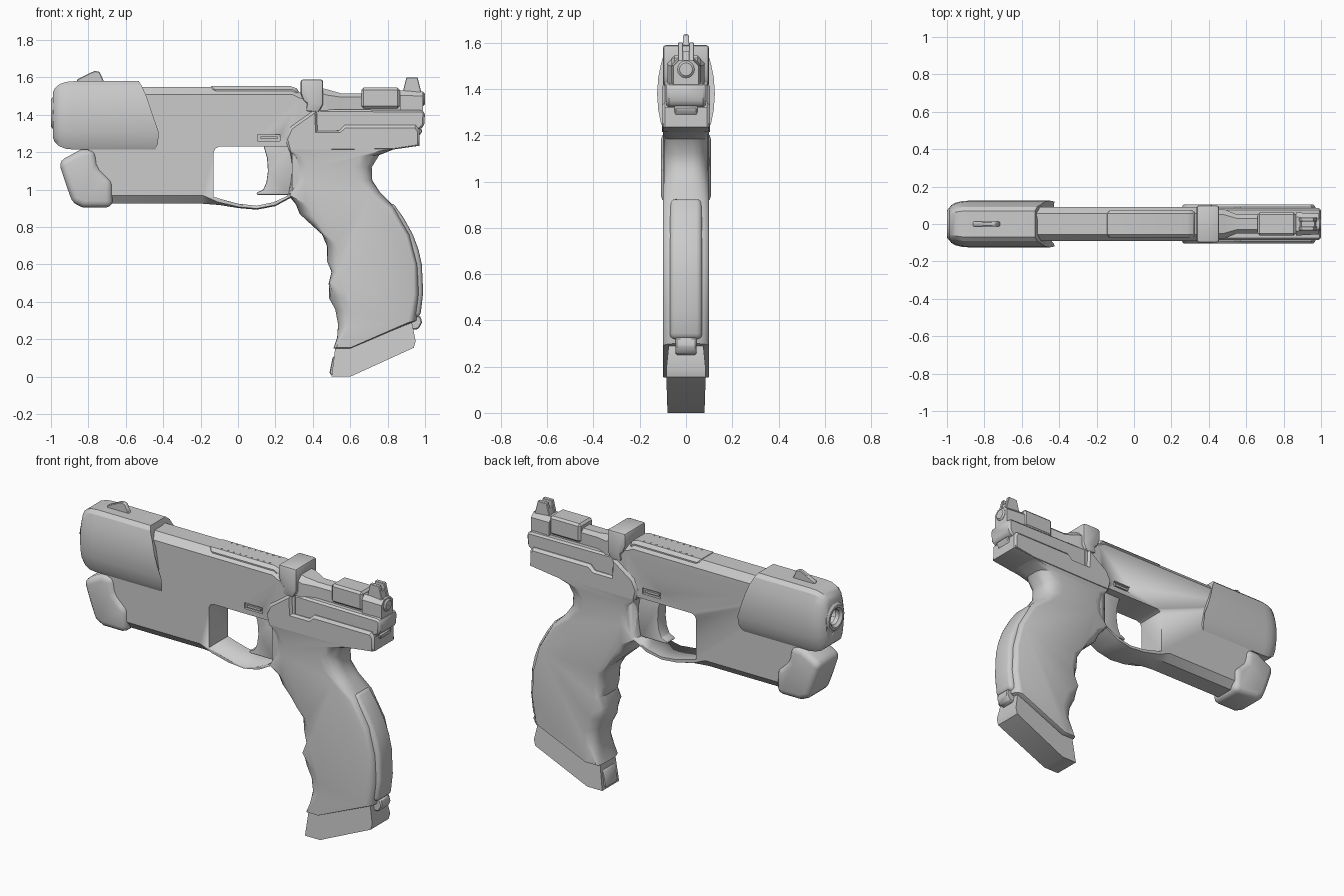
import bpy, bmesh
from math import sin, cos, pi
from mathutils import Vector


def finish(name, bm, bevel=0, segs=1, angle=0.6):
    bmesh.ops.recalc_face_normals(bm, faces=bm.faces)
    me = bpy.data.meshes.new(name)
    bm.to_mesh(me)
    bm.free()
    ob = bpy.data.objects.new(name, me)
    bpy.context.collection.objects.link(ob)
    bpy.ops.object.select_all(action='DESELECT')
    bpy.context.view_layer.objects.active = ob
    ob.select_set(True)
    if bevel:
        m = ob.modifiers.new("bevel", 'BEVEL')
        m.width, m.segments, m.limit_method = bevel, segs, 'ANGLE'
        m.angle_limit = 0.6
        bpy.ops.object.modifier_apply(modifier=m.name)
    bpy.ops.object.shade_smooth_by_angle(angle=angle)
    return ob


def skin(name, rings, closed=False, **kw):
    """Bridge rings of 3D points, capping the ends unless the loop is closed."""
    bm = bmesh.new()
    vs = [[bm.verts.new(p) for p in r] for r in rings]
    n = len(rings[0])
    pairs = list(zip(vs, vs[1:])) + ([(vs[-1], vs[0])] if closed else [])
    for a, b in pairs:
        for i in range(n):
            j = (i + 1) % n
            bm.faces.new((a[i], a[j], b[j], b[i]))
    if not closed:
        bm.faces.new(vs[0])
        bm.faces.new(vs[-1])
    return finish(name, bm, **kw)


def prism(name, pts, w, bevel=0, segs=1):
    """Side profile (x, z) extruded to y = +-w."""
    return skin(name, [[(x, y, z) for x, z in pts] for y in (-w, w)], bevel=bevel, segs=segs)


def box(name, x0, x1, z0, z1, w, bevel=0):
    return prism(name, [(x0, z0), (x1, z0), (x1, z1), (x0, z1)], w, bevel)


def shell(name, rows, w_face, w_edge, steps):
    """Rows hold silhouette (x, z) and side-face (x, z); edges round between them."""
    half = []
    for k in range(steps + 1):
        a = k / steps * pi / 2
        t, y = sin(a), w_face + (w_edge - w_face) * (1 - cos(a))
        half.append((y, [(ix + (ox - ix) * t, iz + (oz - iz) * t) for ox, oz, ix, iz in rows]))
    layers = half + [(-y, p) for y, p in reversed(half)]
    return skin(name, [[(x, y, z) for x, z in p] for y, p in layers])


def lathe(name, prof, zc, n=24):
    """Closed (x, radius) profile turned around an axis along x."""
    return skin(name, [[(x, r * cos(2 * pi * i / n), zc + r * sin(2 * pi * i / n)) for x, r in prof]
                       for i in range(n)], closed=True)


def cut(ob, cutter):
    bpy.context.view_layer.objects.active = ob
    m = ob.modifiers.new("cut", 'BOOLEAN')
    m.object, m.operation, m.solver = cutter, 'DIFFERENCE', 'EXACT'
    bpy.ops.object.modifier_apply(modifier=m.name)
    bpy.data.objects.remove(cutter)


# main frame with trigger guard
body = shell("frame_body", [
    (-.80, 1.55, -.80, 1.51), (.29, 1.55, .29, 1.51), (.33, 1.52, .33, 1.49), (.44, 1.50, .44, 1.46),
    (.44, 1.22, .44, 1.22), (.34, 1.20, .34, 1.20), (.32, .97, .32, .98), (.27, .95, .27, .957),
    (.20, .912, .20, .918), (.10, .893, .10, .899), (0, .902, 0, .908), (-.10, .918, -.11, .935),
    (-.19, .925, -.19, .97), (-.80, .925, -.80, .97)], .09, .055, 1)
cut(body, prism("guard_cutter", [
    (-.13, .962), (-.07, .944), (0, .925), (.10, .914), (.19, .933), (.25, .96), (.29, .985), (.29, 1.23),
    (-.10, 1.23), (-.122, 1.22), (-.13, 1.20)], .3))
cut(body, box("slot_cutter", .105, .225, 1.26, 1.295, .3))
box("slot_pin", .12, .21, 1.27, 1.283, .086)
box("slot_core", .09, .24, 1.25, 1.30, .075)

# raised top cover with a row of vent dots each side
prism("top_cover", [(-.16, 1.553), (.30, 1.553), (.33, 1.53), (.33, 1.48), (.10, 1.48), (-.12, 1.50)],
      .075, .018)
for s in (-1, 1):
    for i in range(9):
        x = -.08 + i * .04
        box("vent_dot", x, x + .008, 1.545, 1.555, .004).location.y = s * .045

# trigger
prism("trigger", [(.135, 1.24), (.155, 1.17), (.16, 1.10), (.152, 1.04), (.135, 1.0), (.10, .985),
                  (.10, .972), (.27, .972), (.30, 1.0), (.30, 1.24)], .04, .012, 2)

# muzzle sleeve: bulged section, slanted rear edge
half = [(.07, 1.58), (.092, 1.56), (.108, 1.51), (.12, 1.45), (.125, 1.38), (.12, 1.31), (.108, 1.25), (.09, 1.215)]
section = half + [(-y, z) for y, z in reversed(half)]


def slant(z):
    if z > 1.53:
        return -.50 - (z - 1.53) * .6
    return -.415 - (z - 1.28) * .34 if z > 1.28 else -.415 - (1.28 - z) * .4


rings = [[(x, y * s, 1.40 + (z - 1.40) * s) for y, z in section]
         for x, s in ((-.99, .66), (-.978, .80), (-.955, .91), (-.92, .98), (-.88, 1))]
rings.append([(slant(z), y, z) for y, z in section])
sleeve = skin("muzzle_sleeve", rings, angle=.5)
bore = lathe("bore_cutter", [(-1.1, .001), (-1.1, .055), (-.85, .055), (-.85, .001)], 1.41)
cut(sleeve, bore)
lathe("muzzle_ring", [(-1.0, .058), (-1.0, .072), (-.99, .085), (-.96, .085), (-.96, .045), (-.985, .045)], 1.41)

# lower front cap and its thin rear lip
prism("lower_front_cap", [(-.96, 1.15), (-.84, 1.215), (-.765, 1.215), (-.75, 1.12), (-.70, 1.07), (-.67, 1.05),
                          (-.67, .905), (-.83, .905), (-.885, .93), (-.92, 1.03)], .108, .035, 3)

# front sight blade
prism("front_sight", [(-.86, 1.575), (-.86, 1.59), (-.79, 1.625), (-.765, 1.635), (-.74, 1.63), (-.715, 1.575)], .013, .004)

# grip with finger grooves
shell("grip", [
    (.27, 1.25, .27, 1.25), (.275, 1.21, .28, 1.21), (.285, 1.15, .345, 1.175), (.287, 1.10, .37, 1.11),
    (.28, 1.04, .362, 1.04), (.27, .97, .285, .965), (.31, .92, .36, .925), (.33, .87, .40, .87),
    (.395, .81, .435, .815), (.45, .76, .46, .765), (.475, .70, .525, .71), (.475, .62, .545, .635),
    (.50, .56, .535, .56), (.485, .50, .50, .50), (.487, .42, .575, .43), (.52, .36, .61, .34),
    (.535, .28, .60, .27), (.53, .21, .55, .205), (.51, .15, .525, .155), (.60, .15, .60, .155),
    (.955, .30, .91, .29), (.972, .45, .94, .43), (.962, .60, .94, .60), (.92, .76, .90, .75),
    (.835, .91, .81, .90), (.76, .985, .70, .98), (.718, 1.05, .625, 1.05), (.715, 1.12, .61, 1.12),
    (.755, 1.185, .65, 1.18), (.83, 1.215, .77, 1.21), (.965, 1.235, .965, 1.235), (.965, 1.25, .965, 1.25)],
    .10, .03, 4)

# backstrap insert and its lower catch
prism("backstrap", [(.825, .935), (.885, .85), (.935, .76), (.965, .68), (.983, .60), (.99, .45), (.975, .32),
                    (.91, .31), (.93, .45), (.92, .60), (.87, .74), (.79, .90)], .07, .025, 3)
prism("backstrap_catch", [(.93, .25), (.965, .255), (.985, .29), (.975, .325), (.92, .325)], .045, .006)

# magazine base, flared downward, with front lug
mag = prism("magazine_base", [(.50, 0), (.60, 0), (.94, .155), (.95, .19), (.93, .29), (.60, .155), (.52, .155)], .085)
for v, w in zip(mag.data.vertices, (.08, .08, .085, .085, .075, .072, .072) * 2):
    v.co.y = w if v.co.y > 0 else -w
prism("magazine_lug", [(.487, .01), (.54, .01), (.565, .06), (.55, .11), (.525, .125), (.505, .10)], .06, .02, 2)

# rear side panel and upper rail
shell("rear_panel", [
    (.255, 1.27, .265, 1.27), (.28, 1.335, .29, 1.325), (.42, 1.435, .41, 1.41), (.425, 1.315, .415, 1.305),
    (.54, 1.315, .545, 1.305), (.57, 1.345, .575, 1.33), (.95, 1.345, .945, 1.33), (.97, 1.32, .96, 1.31),
    (.97, 1.235, .96, 1.24), (.83, 1.215, .83, 1.22), (.40, 1.21, .40, 1.215), (.27, 1.21, .28, 1.215)], .104, .09, 1)
prism("upper_rail", [(.40, 1.30), (.40, 1.43), (.985, 1.425), (1.0, 1.41), (.995, 1.34), (.97, 1.32)], .085, .012)
prism("rail_lug", [(.93, 1.27), (.93, 1.33), (.985, 1.325), (.985, 1.31), (.955, 1.27)], .05, .006)

# collar band across the frame
prism("collar_band", [(.335, 1.515), (.335, 1.59), (.455, 1.59), (.455, 1.455), (.43, 1.41), (.36, 1.42),
                      (.37, 1.46), (.35, 1.475)], .10, .014, 2)


# bolt tapering to the rear, with rear block
def octagon(x, w, z0, z1, c):
    return [(x, y, z) for y, z in ((-w, z0), (w, z0), (w, z1 - c), (w - c, z1), (c - w, z1), (-w, z1 - c))]


skin("bolt", [octagon(.44, .08, 1.41, 1.545, .03), octagon(.48, .08, 1.41, 1.535, .03),
              octagon(.55, .05, 1.41, 1.515, .02), octagon(.90, .05, 1.41, 1.515, .02)])
box("bolt_block", .66, .865, 1.435, 1.545, .062, .012)

# rear sight: base with twin blades and end knob
skin("rear_sight_base", [octagon(.865, .062, 1.415, 1.53, .025), octagon(.99, .055, 1.415, 1.525, .025)])
for s in (-1, 1):
    ob = prism("rear_sight_blade", [(.875, 1.50), (.90, 1.60), (.96, 1.60), (.985, 1.50)], .011, .003)
    ob.location.y = s * .024
prism("rear_sight_bridge", [(.88, 1.50), (.895, 1.565), (.965, 1.565), (.98, 1.50)], .02)
lathe("end_knob", [(.97, .001), (.97, .037), (.992, .037), (1.0, .028), (1.0, .001)], 1.485, 16)
